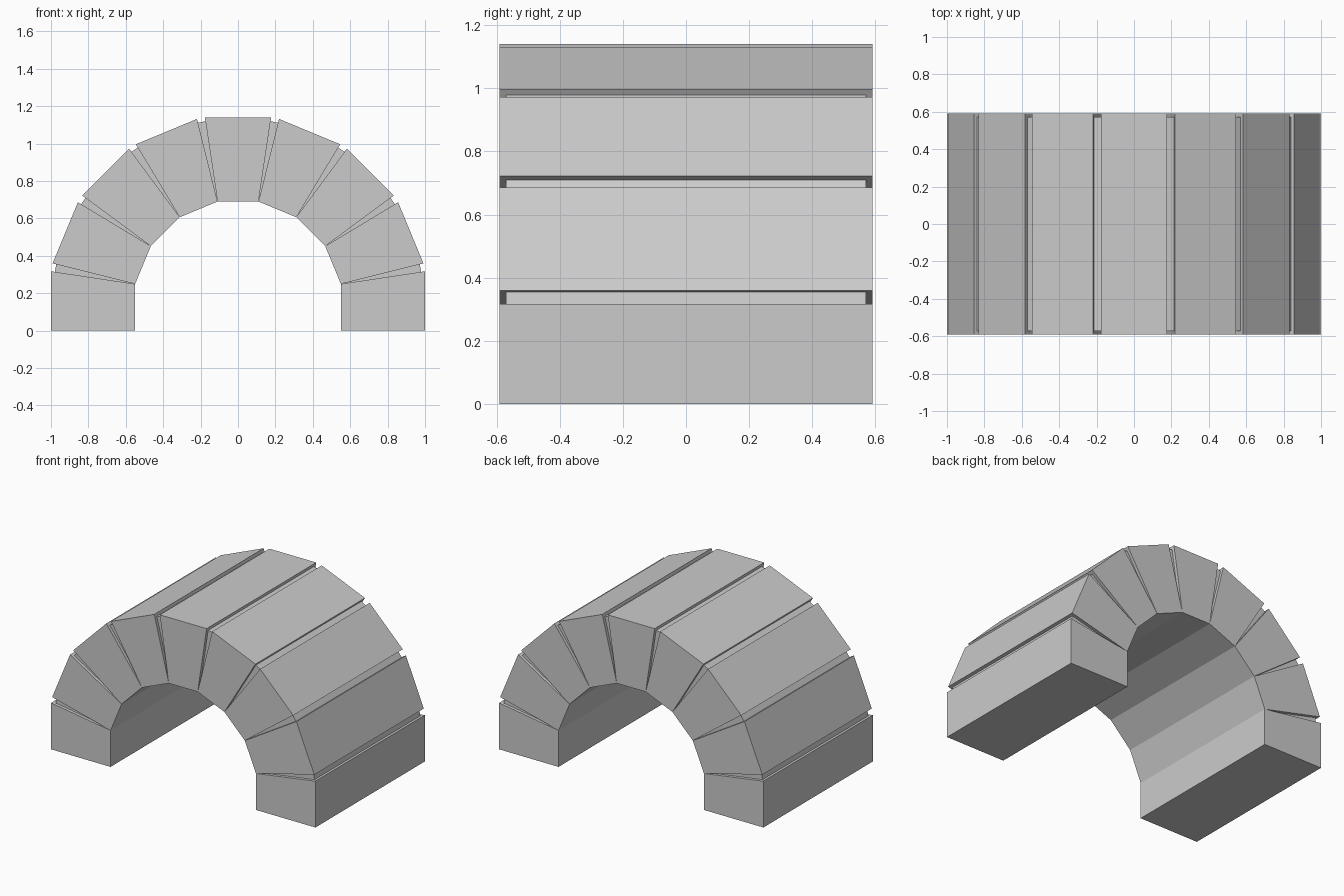
import bpy
import bmesh
import math
from mathutils import Matrix, Vector

cube = bpy.data.objects.get("Cube")
if cube:
    bpy.data.objects.remove(cube, do_unlink=True)

STEP = math.radians(22.5)
CENTRE_Z = 0.14
INNER, OUTER = 0.55, 1.0
HALF_DEPTH = 0.592
RECESS = 0.021

stone = bpy.data.materials.new("light_grey_stone")
stone.use_nodes = True
GREY = (0.6, 0.6, 0.6, 1)
stone.diffuse_color = GREY
stone.node_tree.nodes["Principled BSDF"].inputs["Base Color"].default_value = GREY


def prism(name, profile, half_depth):
    """Extrude an x-z outline along y."""
    bm = bmesh.new()
    face = bm.faces.new([bm.verts.new((x, -half_depth, z)) for x, z in profile])
    extruded = bmesh.ops.extrude_face_region(bm, geom=[face])["geom"]
    moved = [v for v in extruded if isinstance(v, bmesh.types.BMVert)]
    bmesh.ops.translate(bm, verts=moved, vec=(0, 2 * half_depth, 0))
    bmesh.ops.recalc_face_normals(bm, faces=bm.faces)
    mesh = bpy.data.meshes.new(name)
    bm.to_mesh(mesh)
    bm.free()
    mesh.materials.append(stone)
    obj = bpy.data.objects.new(name, mesh)
    bpy.context.collection.objects.link(obj)
    return obj


def turned(points, angle):
    """Turn an outline about the arch centre and lift it into place."""
    rot = Matrix.Rotation(-angle, 2)
    return [rot @ Vector(p) + Vector((0, CENTRE_Z)) for p in points]


# Wedge-shaped arch stones
inner_half = INNER * math.tan(STEP / 2)
outer_half = 0.177
wedge = [(-inner_half, INNER), (inner_half, INNER),
         (outer_half, OUTER), (-outer_half, OUTER)]
for i in range(-3, 4):
    name = "keystone" if i == 0 else f"arch_stone_{i + 4}"
    prism(name, turned(wedge, i * STEP), HALF_DEPTH)

# Upright foot stones reaching the ground
for side, label in ((1, "left"), (-1, "right")):
    foot = [(side * INNER, 0), (side * OUTER, 0),
            (side * OUTER, CENTRE_Z + outer_half),
            (side * INNER, CENTRE_Z + inner_half)]
    prism(f"{label}_foot_stone", foot, HALF_DEPTH)

# Recessed mortar filling the joints between stones
apex = INNER / math.cos(STEP / 2)
corner = math.hypot(OUTER, outer_half)
gap = STEP / 2 - math.atan2(outer_half, OUTER)
mortar_top = corner - RECESS
mortar_half = corner * math.sin(gap) * (mortar_top - apex) / (corner * math.cos(gap) - apex)
joint = [(0, apex), (mortar_half, mortar_top), (-mortar_half, mortar_top)]
for i in range(8):
    prism(f"mortar_joint_{i + 1}", turned(joint, (i - 3.5) * STEP), HALF_DEPTH - RECESS)
